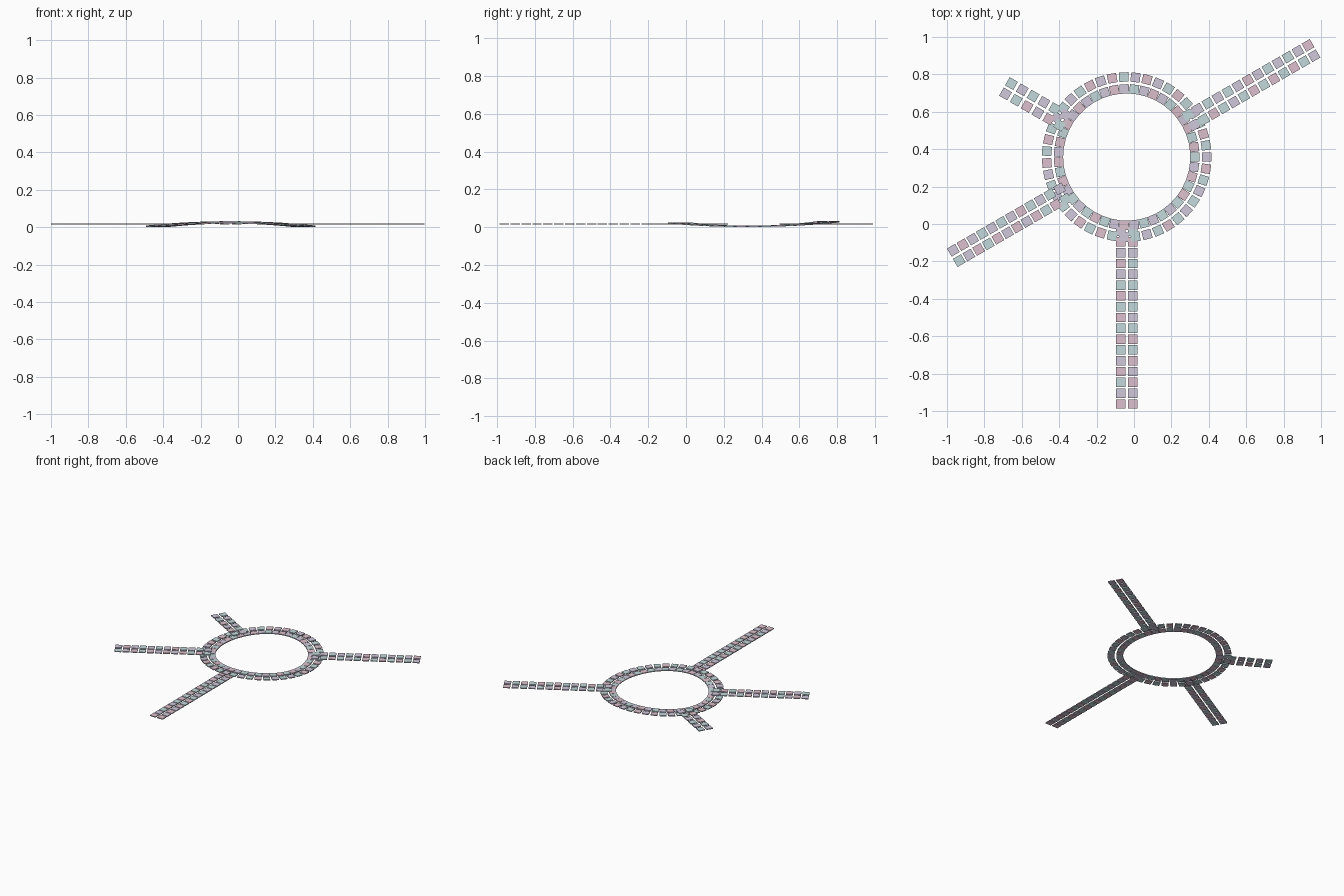
import bpy, bmesh, random
from math import sin, cos, pi, radians
from mathutils import Vector, Matrix

if "Cube" in bpy.data.objects:
    bpy.data.objects.remove(bpy.data.objects["Cube"])

random.seed(4)
CX, CY = -0.039, 0.358      # centre of the roundabout
R, LANE = 0.396, 0.032      # ring radius, lane offset from the centre line
SIZE, THICK = 0.05, 0.007
ARM_Z = 0.017


def make_material(name, rgb):
    m = bpy.data.materials.new(name)
    m.diffuse_color = (*rgb, 1)
    m.use_nodes = True
    m.node_tree.nodes["Principled BSDF"].inputs["Base Color"].default_value = m.diffuse_color
    return m


MATS = [make_material("pale_pink", (0.72, 0.53, 0.61)),
        make_material("pale_teal", (0.55, 0.69, 0.71)),
        make_material("pale_lavender", (0.62, 0.57, 0.70))]


def lane(name, places):
    """One row of paving slabs; each place is (centre, forward direction)."""
    bm = bmesh.new()
    last = 0
    for pos, fwd in places:
        fwd = fwd.normalized()
        side = Vector((0, 0, 1)).cross(fwd).normalized()
        up = fwd.cross(side)
        rot = Matrix((fwd, side, up)).transposed().to_4x4()
        mat = Matrix.Translation(pos) @ rot @ Matrix.Diagonal((SIZE, SIZE, THICK, 1))
        verts = bmesh.ops.create_cube(bm, size=1, matrix=mat)["verts"]
        last = (last + random.choice((1, 2))) % 3
        for f in {f for v in verts for f in v.link_faces}:
            f.material_index = last
    mesh = bpy.data.meshes.new(name)
    bm.to_mesh(mesh)
    bm.free()
    for m in MATS:
        mesh.materials.append(m)
    bpy.context.collection.objects.link(bpy.data.objects.new(name, mesh))


def ring_z(a):
    return 0.0150 - 0.0105 * cos(2 * a) + 0.003 * sin(a)


def ring(r, n=43):
    out = []
    for i in range(n):
        a = 2 * pi * i / n
        slope = 0.021 * sin(2 * a) + 0.003 * cos(a)
        out.append((Vector((CX + r * cos(a), CY + r * sin(a), ring_z(a))),
                    Vector((-r * sin(a), r * cos(a), slope))))
    return out


def arm(angle, end, n, off):
    d = Vector((cos(radians(angle)), sin(radians(angle)), 0))
    s = Vector((-d.y, d.x, 0))
    base = Vector((CX, CY, ARM_Z)) + s * off
    return [(base + d * (R + (end - R) * i / n), d) for i in range(n + 1)]


# Undulating roundabout, two lanes
lane("ring_inner_lane", ring(R - LANE))
lane("ring_outer_lane", ring(R + LANE))

# Straight paths leaving the ring: name, heading, end distance, spaces
for name, angle, end, n in (("front_path", -90, 1.32, 16),
                            ("right_path", 30, 1.138, 12),
                            ("back_left_path", 150, 0.73, 5),
                            ("left_path", 210, 1.052, 11)):
    lane(name + "_lane_a", arm(angle, end, n, LANE))
    lane(name + "_lane_b", arm(angle, end, n, -LANE))
